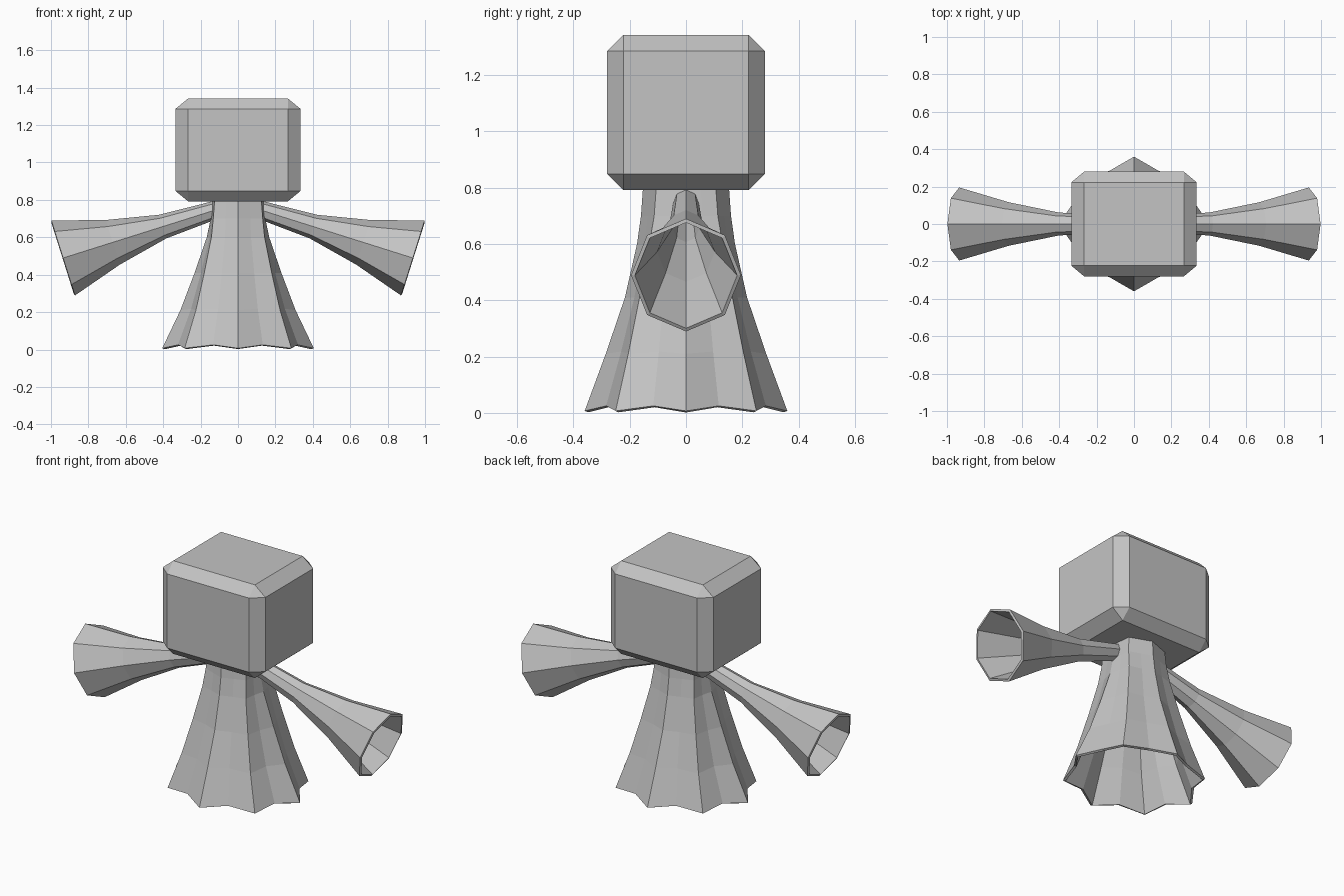
import bpy, bmesh, math
from mathutils import Matrix, Vector

cube = bpy.data.objects.get("Cube")
if cube:
    bpy.data.objects.remove(cube, do_unlink=True)

# Single grey material
GREY = (0.55, 0.55, 0.55, 1)
grey = bpy.data.materials.new("plain grey")
grey.use_nodes = True
grey.diffuse_color = GREY
grey.node_tree.nodes["Principled BSDF"].inputs["Base Color"].default_value = GREY


def add_object(name, bm):
    mesh = bpy.data.meshes.new(name)
    bm.to_mesh(mesh)
    bm.free()
    mesh.materials.append(grey)
    ob = bpy.data.objects.new(name, mesh)
    bpy.context.collection.objects.link(ob)
    return ob


def tube(name, rings, matrix=Matrix(), thickness=0.014):
    """Open cloth tube through rings of points, with wall thickness inwards."""
    bm = bmesh.new()
    loops = [[bm.verts.new(matrix @ Vector(p)) for p in ring] for ring in rings]
    n = len(loops[0])
    for low, high in zip(loops, loops[1:]):
        for i in range(n):
            k = (i + 1) % n
            bm.faces.new((low[i], low[k], high[k], high[i]))
    ob = add_object(name, bm)
    wall = ob.modifiers.new("cloth thickness", 'SOLIDIFY')
    wall.thickness = thickness
    wall.offset = -1
    return ob


# Head: block with chamfered edges, stretched to size
bm = bmesh.new()
bmesh.ops.create_cube(bm, size=1)
bmesh.ops.bevel(bm, geom=bm.edges[:], offset=0.102, segments=1, affect='EDGES')
bmesh.ops.scale(bm, vec=(0.67, 0.56, 0.55), verts=bm.verts)
bmesh.ops.translate(bm, vec=(0, 0, 1.067), verts=bm.verts)
add_object("head", bm)


# Robe: fluted skirt with folds pulled in between eight ridges
def robe_ring(z, side, diag_x, diag_y, front, fold, lift):
    ridges = [(side, 0), (diag_x, diag_y), (0, front), (-diag_x, diag_y),
              (-side, 0), (-diag_x, -diag_y), (0, -front), (diag_x, -diag_y)]
    ring = []
    for i, (x, y) in enumerate(ridges):
        nx, ny = ridges[(i + 1) % 8]
        ring.append((x, y, z))
        ring.append(((x + nx) / 2 * fold, (y + ny) / 2 * fold, z + lift))
    return ring


# z, side x, diagonal x, diagonal y, front y, fold factor, hem lift
robe = [
    (0.007, 0.405, 0.285, 0.250, 0.360, 0.93, 0.018),
    (0.21, 0.308, 0.225, 0.205, 0.285, 0.94, 0.008),
    (0.41, 0.232, 0.180, 0.165, 0.217, 0.96, 0.0),
    (0.60, 0.167, 0.142, 0.130, 0.174, 0.98, 0.0),
    (0.70, 0.146, 0.132, 0.113, 0.160, 1.0, 0.0),
    (0.81, 0.136, 0.124, 0.105, 0.152, 1.0, 0.0),
]
tube("robe", [robe_ring(*r) for r in robe])

# Sleeves: flared eight-sided tubes sloping down from the shoulders
sleeve = [(-0.05, 0.047), (0.0, 0.05), (0.275, 0.066), (0.555, 0.125), (0.833, 0.21)]
rings = [[(r * math.cos(i * math.pi / 4), 0.93 * r * math.sin(i * math.pi / 4), d)
          for i in range(8)] for d, r in sleeve]
place = Matrix.Translation((0.14, 0, 0.74)) @ Matrix.Rotation(math.radians(107.5), 4, 'Y')
for name, turn in (("left_sleeve", 0), ("right_sleeve", math.pi)):
    tube(name, rings, Matrix.Rotation(turn, 4, 'Z') @ place)
